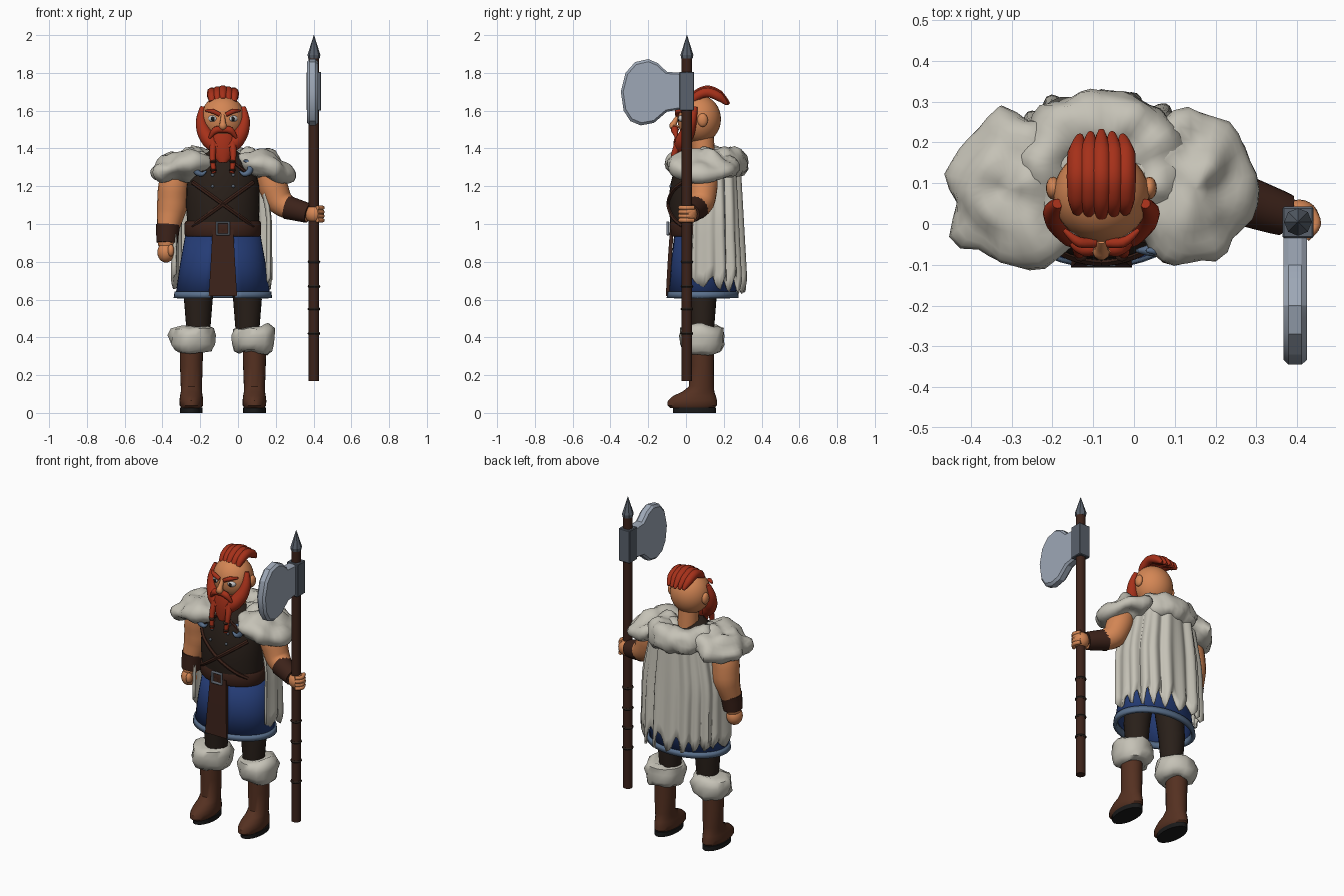
import bpy, bmesh, math
from math import sin, cos, pi, radians
from mathutils import Vector, Euler, noise

if "Cube" in bpy.data.objects:
    bpy.data.objects.remove(bpy.data.objects["Cube"])

CX = -0.08  # body centre line


def mat(name, *c):
    m = bpy.data.materials.new(name)
    m.diffuse_color = (*c, 1)
    m.use_nodes = True
    m.node_tree.nodes["Principled BSDF"].inputs["Base Color"].default_value = m.diffuse_color
    return m


SKIN, HAIR = mat("skin", .66, .24, .09), mat("red_hair", .38, .03, .01)
FUR, NAVY = mat("fur", .56, .54, .47), mat("navy", .018, .045, .18)
DARK, BROWN = mat("dark_leather", .022, .014, .01), mat("brown", .09, .03, .015)
BELT, STEEL = mat("belt", .045, .016, .01), mat("steel", .34, .39, .47)
IRON, TRIM = mat("iron", .1, .12, .15), mat("trim", .1, .16, .26)
WHITE, BLACK = mat("white", .85, .85, .85), mat("black", .01, .01, .01)


def finish(name, bm, m, angle=40):
    bmesh.ops.recalc_face_normals(bm, faces=bm.faces)
    me = bpy.data.meshes.new(name)
    bm.to_mesh(me)
    bm.free()
    me.shade_smooth()
    me.set_sharp_from_angle(angle=radians(angle))
    me.materials.append(m)
    ob = bpy.data.objects.new(name, me)
    bpy.context.collection.objects.link(ob)
    return ob


def loft(name, rings, m, caps=True, closed=True, angle=40):
    bm = bmesh.new()
    vs = [[bm.verts.new(p) for p in r] for r in rings]
    n = len(vs[0])
    for a, b in zip(vs, vs[1:]):
        for i in range(n if closed else n - 1):
            j = (i + 1) % n
            bm.faces.new((a[i], a[j], b[j], b[i]))
    if caps:
        bm.faces.new(vs[0])
        bm.faces.new(vs[-1])
    return finish(name, bm, m, angle)


def oval(x, y, z, rx, ry, n=24):
    return [(x + rx * cos(2 * pi * i / n), y + ry * sin(2 * pi * i / n), z) for i in range(n)]


def tube(name, pts, radii, m, n=10, sub=4, angle=50):
    P, R = [Vector(p) for p in pts], []
    radii = radii if isinstance(radii, (list, tuple)) else [radii] * len(P)
    path = []
    for i in range(len(P) - 1):  # Catmull-Rom resampling
        a, b, c, d = P[max(i - 1, 0)], P[i], P[i + 1], P[min(i + 2, len(P) - 1)]
        for k in range(sub + (i == len(P) - 2)):
            t = k / sub
            path.append(.5 * (2 * b + (c - a) * t + (2 * a - 5 * b + 4 * c - d) * t * t + (3 * b - a - 3 * c + d) * t ** 3))
            R.append(radii[i] * (1 - t) + radii[i + 1] * t)
    rings, side = [], None
    for i, p in enumerate(path):
        tan = (path[min(i + 1, len(path) - 1)] - path[max(i - 1, 0)]).normalized()
        u = side or (Vector((1, 0, 0)) if abs(tan.x) < .8 else Vector((0, 1, 0)))
        side = (u - tan * u.dot(tan)).normalized()
        w = tan.cross(side)
        rings.append([p + R[i] * (side * cos(2 * pi * k / n) + w * sin(2 * pi * k / n)) for k in range(n)])
    return loft(name, rings, m, angle=angle)


def ball(name, loc, size, m, rot=(0, 0, 0), seg=24):
    bm = bmesh.new()
    bmesh.ops.create_uvsphere(bm, u_segments=seg, v_segments=seg // 2, radius=1)
    E = Euler(rot).to_matrix()
    for v in bm.verts:
        v.co = E @ (v.co * Vector(size)) + Vector(loc)
    return finish(name, bm, m)


def box(name, loc, size, m, bevel=.004):
    bm = bmesh.new()
    bmesh.ops.create_cube(bm, size=1)
    for v in bm.verts:
        v.co = v.co * Vector(size) + Vector(loc)
    bmesh.ops.bevel(bm, geom=bm.edges[:], offset=bevel, segments=1, affect='EDGES')
    return finish(name, bm, m, 20)


def shaggy(ob, amp, freq):
    me = ob.data
    moves = [v.normal * amp * noise.noise(v.co * freq) for v in me.vertices]
    for v, d in zip(me.vertices, moves):
        v.co += d
    me.set_sharp_from_angle(angle=radians(60))


# Legs, boots, cuffs
for s, side in ((-1, "left"), (1, "right")):
    x = CX + s * .167
    loft(side + "_sole", [oval(x, .045, z, .06, .115) for z in (0, .028)], BLACK)
    loft(side + "_boot", [oval(x, y, z, a, b) for y, z, a, b in (
        (.033, .026, .052, .115), (.033, .04, .062, .132), (.034, .065, .063, .13), (.045, .09, .06, .113),
        (.065, .112, .056, .085), (.082, .14, .056, .066), (.083, .25, .06, .064), (.083, .38, .062, .066))], BROWN)
    cuff = loft(side + "_fur_cuff", [oval(CX + s * .162, .085, z, r, r, 18) for z, r in (
        (.32, .075), (.33, .1), (.365, .115), (.41, .118), (.445, .11), (.46, .075))], FUR)
    shaggy(cuff, .022, 17)
    loft(side + "_leg", [oval(CX + s * a, .085, z, r, r) for a, z, r in (
        (.13, .4, .06), (.13, .6, .076), (.095, .9, .09))], DARK)

# Skirt, open at the front, with hem
def skirt_ring(z, rx, ry):
    return [(CX + rx * sin(a), .085 - ry * cos(a), z) for a in (radians(15 + 330 * i / 40) for i in range(41))]

def thicken(ob, t):
    md = ob.modifiers.new("thickness", 'SOLIDIFY')
    md.thickness, md.offset = t, 0

thicken(loft("skirt", [skirt_ring(*p) for p in ((.62, .245, .178), (.78, .222, .165), (.96, .19, .145))],
             NAVY, False, False), .012)
thicken(loft("skirt_hem", [skirt_ring(.608, .25, .183), skirt_ring(.642, .245, .18)], TRIM, False, False), .022)
loft("front_flap", [[(CX + a * w, y + d, z) for a, d in ((-1, 0), (1, 0), (1, .02), (-1, .02))]
                    for z, w, y in ((.618, .075, -.107), (.8, .064, -.097), (.97, .055, -.085))], BELT)

# Torso with crossed straps
TORSO = [(.94, .19, .135), (1.02, .19, .145), (1.1, .195, .15), (1.2, .192, .145), (1.28, .175, .125), (1.35, .12, .1), (1.39, .07, .07)]
loft("torso", [oval(CX, .06, z, a, b, 32) for z, a, b in TORSO], DARK)

def chest(dx, z, lift=.002):
    for (z0, a0, b0), (z1, a1, b1) in zip(TORSO, TORSO[1:]):
        if z <= z1:
            t = (z - z0) / (z1 - z0)
            a, b = a0 + (a1 - a0) * t, b0 + (b1 - b0) * t
            return (CX + dx, .06 - b * math.sqrt(max(0, 1 - (dx / a) ** 2)) - lift, z)

for s in (-1, 1):
    tube("chest_strap", [chest(s * (-.16 + .32 * t / 8), 1.22 - .23 * t / 8) for t in range(9)], .012, BELT, 6, 2)
    tube("vest_edge", [chest(s * (.04 + .1 * t / 5), 1.34 - .08 * t / 5) for t in range(6)], .009, BELT, 6, 2)
    for z in (1.2, 1.26, 1.31):
        ball("vest_stud", chest(s * .055, z), (.009, .007, .009), IRON, seg=10)
    # crescent fur clasps
    tube("fur_clasp", [(CX + s * (.115 + .032 * cos(a)), -.065, 1.3 + .036 * sin(a))
                       for a in (radians(-150 + 50 * i) for i in range(6))], [.004, .012, .016, .016, .012, .004], TRIM, 8, 3)
loft("belt", [oval(CX, .065, z, a, b, 32) for z, a, b in (
    (.935, .196, .145), (.945, .203, .151), (1.005, .203, .151), (1.015, .196, .145))], BELT)
for s in (-1, 1):
    box("buckle_side", (CX + s * .032, -.096, .977), (.011, .016, .074), STEEL)
    box("buckle_bar", (CX, -.096, .977 + s * .032), (.074, .016, .011), STEEL)

# Cape with folds and jagged hem
rows, cols = 10, 88
cape = []
for r in range(rows + 1):
    t, ring = r / rows, []
    for c in range(cols + 1):
        a = radians(-98 + 196 * c / cols)
        tooth = abs((c % 8) / 4 - 1)
        low = .65 + .085 * tooth + .02 * sin(c * .7)
        f = .012 * sin(c * pi / 4) * (.3 + .7 * t) + .008 * sin(c * .43)
        rx, ry = .19 + .06 * min(1, t * 2.2) + f, .19 + .03 * t + f
        ring.append((CX + rx * math.copysign(abs(sin(a)) ** .8, a), .085 + ry * math.copysign(abs(cos(a)) ** .75, cos(a)),
                     1.34 + (low - 1.34) * t))
    cape.append(ring)
thicken(loft("cape", cape, FUR, False, False, 50), .014)

# Fur collar and shoulder pads
collar = tube("fur_collar", [(CX + .145 * sin(a), .115 - .14 * cos(a), 1.325) for a in (radians(45 + 27 * i) for i in range(11))],
              [.04, .065] + [.077] * 7 + [.065, .04], FUR, 14, 4)
shaggy(collar, .026, 16)
for s in (-1, 1):
    pad = ball("shoulder_fur", (CX + s * .212, .085, 1.308), (.172, .185, .08), FUR, (0, s * radians(12), 0), 32)
    shaggy(pad, .045, 11)

# Arms
tube("left_arm", [(-.31, .09, 1.3), (-.34, .095, 1.2), (-.35, .1, 1.09), (-.37, .08, .98), (-.38, .065, .88)],
     [.07, .082, .08, .06, .042], SKIN, 18)
tube("left_bracer", [(-.37, .08, .995), (-.376, .07, .9)], [.064, .056], BELT, 18)
ball("left_hand", (-.381, .06, .85), (.046, .05, .054), SKIN)
ball("left_thumb", (-.355, .02, .86), (.018, .022, .032), SKIN, seg=14)
tube("right_arm", [(.15, .09, 1.29), (.185, .09, 1.2), (.225, .08, 1.115), (.3, .045, 1.075), (.37, .02, 1.055)],
     [.07, .078, .07, .055, .042], SKIN, 18)
tube("right_bracer", [(.262, .06, 1.088), (.372, .022, 1.057)], [.064, .052], BELT, 18)
ball("right_hand", (.405, .01, 1.053), (.05, .05, .05), SKIN)
for i in range(4):
    tube("finger", [(.43, .04, 1.02 + i * .022), (.447, 0, 1.02 + i * .022), (.42, -.033, 1.02 + i * .022)], .012, SKIN, 8)

# Head and face
tube("neck", [(CX, .095, 1.34), (CX, .085, 1.5)], .06, SKIN, 20)
ball("head", (CX, .07, 1.555), (.118, .115, .127), SKIN, seg=36)
tube("nose", [(CX, -.04, 1.575), (CX, -.06, 1.54), (CX, -.068, 1.518), (CX, -.04, 1.505)], [.01, .015, .022, .012], SKIN, 10)
for s in (-1, 1):
    ball("ear", (CX + s * .118, .088, 1.55), (.018, .028, .036), SKIN, seg=16)
    ball("eye", (CX + s * .055, -.027, 1.558), (.025, .014, .017), WHITE, (0, 0, s * .4), 16)
    ball("pupil", (CX + s * .053, -.04, 1.557), (.01, .006, .012), BLACK, seg=12)
    tube("eyebrow", [(CX + s * .016, -.046, 1.578), (CX + s * .055, -.044, 1.597), (CX + s * .092, -.014, 1.6)], [.012, .013, .005], HAIR)
    tube("moustache", [(CX, -.055, 1.5), (CX + s * .04, -.06, 1.496), (CX + s * .072, -.05, 1.455)], [.018, .02, .006], HAIR)
    tube("sideburn", [(CX + s * .108, .05, 1.62), (CX + s * .115, .03, 1.55), (CX + s * .1, .01, 1.49),
                      (CX + s * .07, -.015, 1.44), (CX + s * .03, -.03, 1.4)], [.012, .028, .038, .042, .035], HAIR, 12)
    tube("beard_braid", [(CX + s * .05, -.04, 1.43), (CX + s * .055, -.065, 1.36), (CX + s * .048, -.077, 1.27)], [.022, .016, .012], HAIR)
    for z in (1.33, 1.285):
        ball("braid_bead", (CX + s * .05, -.075, z), (.017, .017, .01), BELT, seg=12)
loft("beard", [oval(CX, y, z, a, b) for y, z, a, b in (
    (-.01, 1.48, .06, .045), (-.015, 1.44, .075, .05), (-.025, 1.39, .06, .04), (-.035, 1.35, .045, .028), (-.045, 1.325, .02, .014))], HAIR)

# Mohawk strands
for i in range(-2, 3):
    x, d = CX + i * .029, abs(i) * .006
    tube("mohawk_strand", [(x * 1.0, .02 + d, 1.658 - d), (x, .06, 1.69 - d), (x, .115, 1.708 - d), (x, .175, 1.685 - d),
                           (CX + i * .026, .228 - d, 1.635)], [.014, .024, .027, .025, .008], HAIR, 10)

# Long axe
AX, AY = .402, .005
loft("axe_shaft", [oval(AX, AY, z, .028, .028, 12) for z in (.17, 1.9)], BELT)
for z in (.42, .55, .67, .8):
    loft("shaft_band", [oval(AX, AY, z + h, r, r, 12) for h, r in ((-.008, .029), (0, .034), (.008, .029))], DARK)
loft("axe_spike", [oval(AX, AY, z, r, r, 8) for z, r in ((1.875, .03), (1.895, .034), (2.0, .001))], IRON, angle=20)
box("axe_socket", (AX, AY - .001, 1.703), (.077, .077, .206), IRON)
outline = [(-.01, 1.8), (-.1, 1.805), (-.15, 1.852), (-.2, 1.873), (-.27, 1.857), (-.32, 1.8), (-.345, 1.7), (-.33, 1.6),
           (-.295, 1.545), (-.24, 1.522), (-.17, 1.535), (-.1, 1.595), (-.01, 1.61)]
loft("axe_blade", [[(x, -.19 + (y + .19) * k, 1.7 + (z - 1.7) * k) for y, z in outline]
                   for x, k in ((.366, .92), (.379, 1), (.411, 1), (.424, .92))], STEEL, angle=25)
